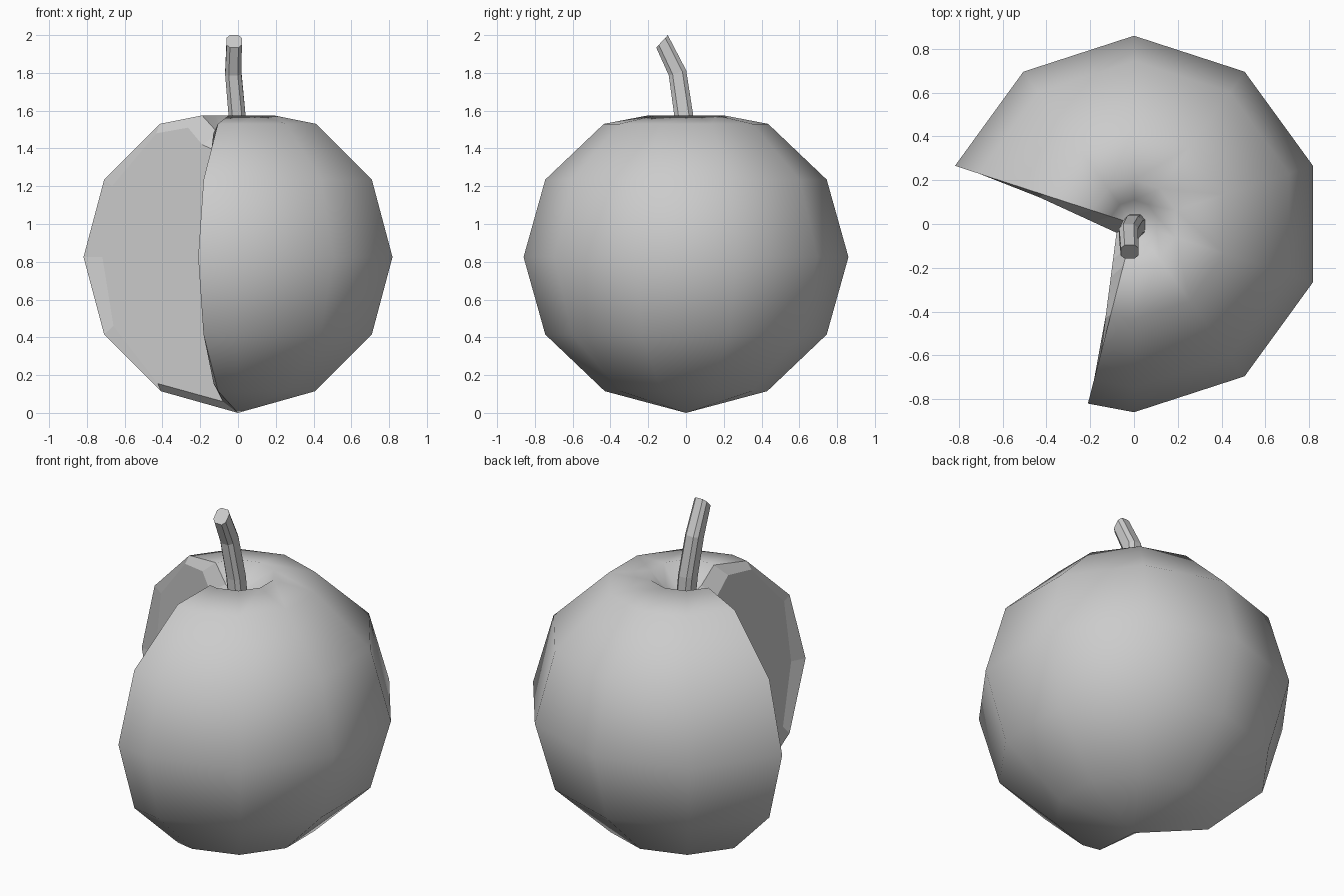
import bpy
from math import radians, sin, cos, pi
from mathutils import Vector, Matrix

cube = bpy.data.objects.get("Cube")
if cube:
    bpy.data.objects.remove(cube, do_unlink=True)

GREY = (0.6, 0.6, 0.6, 1.0)
mat = bpy.data.materials.new("light grey")
mat.use_nodes = True
mat.diffuse_color = GREY
for node in mat.node_tree.nodes:
    if node.type == 'BSDF_PRINCIPLED':
        node.inputs["Base Color"].default_value = GREY


def add_mesh(name, verts, faces, smooth=False):
    mesh = bpy.data.meshes.new(name)
    mesh.from_pydata(verts, [], faces)
    mesh.materials.append(mat)
    for p in mesh.polygons:
        p.use_smooth = smooth
    mesh.update()
    obj = bpy.data.objects.new(name, mesh)
    bpy.context.collection.objects.link(obj)
    return obj


def direction(deg):
    return Vector((cos(radians(deg)), sin(radians(deg)), 0))


# Profiles as (radius, height), from the bottom pole up into the stem dimple
skin_profile = [(0, 0), (.43, .115), (.745, .415), (.86, .825), (.745, 1.235),
                (.435, 1.53), (.2, 1.575), (.11, 1.48), (0, 1.43)]
flesh_profile = [(0, .06), (.41, .155), (.69, .46), (.76, .825), (.7, 1.2),
                 (.42, 1.48), (.22, 1.51), (.13, 1.42), (0, 1.37)]
n = len(skin_profile)
START, END = -104.4, 162

# Fruit skin: ten-sided revolve that leaves the wedge open
angles = [START] + [-90 + 36 * i for i in range(8)]
verts = [Vector((0, 0, 0)), Vector((0, 0, skin_profile[-1][1]))]
for a in angles:
    fit = 0.985 if a == START else 1
    verts += [direction(a) * r * fit + Vector((0, 0, z)) for r, z in skin_profile[1:-1]]
m = n - 2
faces = []
for c in range(len(angles) - 1):
    a, b = 2 + c * m, 2 + (c + 1) * m
    faces.append((0, b, a))
    faces += [(a + i, b + i, b + i + 1, a + i + 1) for i in range(m - 1)]
    faces.append((a + m - 1, b + m - 1, 1))
add_mesh("fruit_skin", verts, faces, smooth=True)

# Cut sides: a sloped rim around a flat, slightly recessed panel
core = Vector((-.08, -.04, 0))
for name, angle, side, fit in (("front_cut", START, 1, .985), ("back_cut", END, -1, 1)):
    d = direction(angle)
    recess = Vector((-d.y, d.x, 0)) * side * .02
    reach = d * .77 + recess
    outer = [d * r * fit + Vector((0, 0, z)) for r, z in skin_profile]
    inner = [core.lerp(reach, r / .77) + Vector((0, 0, z)) for r, z in flesh_profile]
    faces = [(i, i + 1, n + i + 1, n + i) for i in range(n - 1)]
    faces.append(tuple(range(n, 2 * n)))
    if side < 0:
        faces = [f[::-1] for f in faces]
    add_mesh(name, outer + inner, [f[::-1] for f in faces])

# Stem: chamfered square section swept along a bent path
section = [(-.045, -.028), (-.025, -.05), (.025, -.05), (.045, -.028),
           (.045, .028), (.025, .05), (-.025, .05), (-.045, .028)]
path = [((.01, -.005, 1.38), 0, 1), ((-.005, -.012, 1.575), 4, 1),
        ((-.025, -.045, 1.8), 16, .96), ((-.02, -.127, 1.967), 47, .9)]
verts = []
for centre, tilt, size in path:
    turn = Matrix.Rotation(radians(tilt), 3, 'X')
    verts += [Vector(centre) + turn @ Vector((x * size, y * size, 0)) for x, y in section]
s = len(section)
faces = [(k * s + i, k * s + (i + 1) % s, (k + 1) * s + (i + 1) % s, (k + 1) * s + i)
         for k in range(len(path) - 1) for i in range(s)]
faces += [tuple(reversed(range(s))), tuple(range(len(verts) - s, len(verts)))]
add_mesh("stem", verts, faces)
